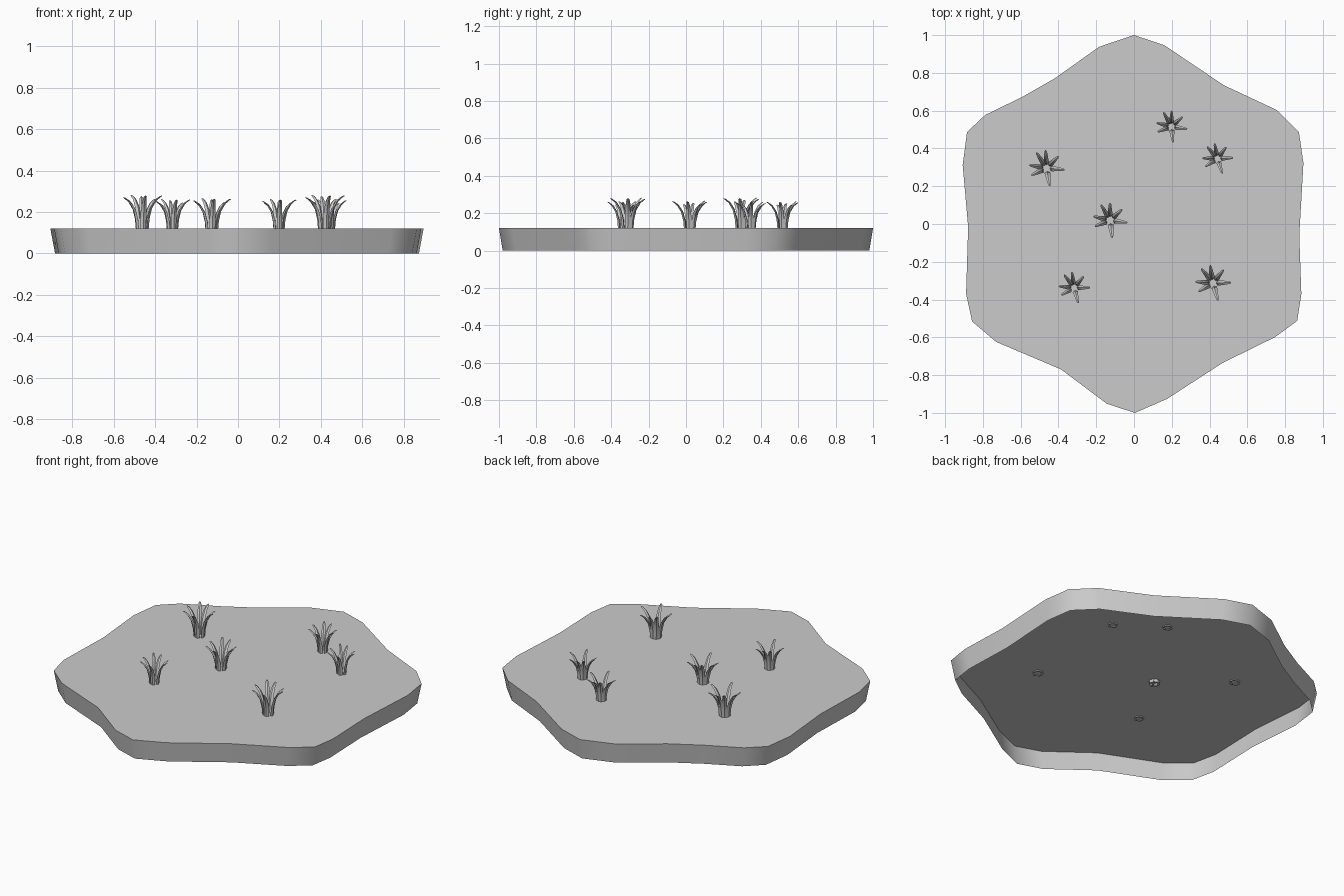
import bpy, math
from mathutils import Vector

if "Cube" in bpy.data.objects:
    bpy.data.objects.remove(bpy.data.objects["Cube"])

TOP = 0.12
# Rim of the ground tile, clockwise from the back corner
RIM = [(0, 1), (.16, .947), (.475, .735), (.757, .603), (.873, .487), (.897, .323),
       (.875, -.06), (.886, -.37), (.864, -.513), (.745, -.6), (.47, -.735),
       (.175, -.926), (.005, -1), (-.143, -.952), (-.386, -.77), (-.73, -.624),
       (-.857, -.516), (-.889, -.37), (-.878, -.016), (-.907, .312), (-.884, .487),
       (-.788, .577), (-.593, .672), (-.418, .772), (-.185, .938)]


def make_object(name, verts, faces, angle):
    mesh = bpy.data.meshes.new(name)
    mesh.from_pydata(verts, [], faces)
    mesh.update()
    obj = bpy.data.objects.new(name, mesh)
    bpy.context.collection.objects.link(obj)
    bpy.ops.object.select_all(action='DESELECT')
    obj.select_set(True)
    bpy.context.view_layer.objects.active = obj
    bpy.ops.object.mode_set(mode='EDIT')
    bpy.ops.mesh.select_all(action='SELECT')
    bpy.ops.mesh.normals_make_consistent(inside=False)
    bpy.ops.object.mode_set(mode='OBJECT')
    bpy.ops.object.shade_smooth_by_angle(angle=math.radians(angle))
    return obj


# Ground tile: flat top, inward-sloping skirt, open underneath
n = len(RIM)
verts = [(x, y, TOP) for x, y in RIM] + [(x * .975, y * .98, 0) for x, y in RIM]
faces = [tuple(reversed(range(n)))]
faces += [(i, (i + 1) % n, n + (i + 1) % n, n + i) for i in range(n)]
make_object("ground_tile", verts, faces, 50)

# Blade stations: distance outward, height, half width, half thickness
BLADE = [(.024, 0, .014, .007), (.029, .055, .015, .007), (.042, .105, .013, .006),
         (.065, .142, .010, .005), (.088, .160, .007, .003), (.096, .163, .003, .002)]
# Blade directions (degrees) and relative lengths
BLADES = [(45, .9), (93, .98), (123, 1.02), (170, .95), (205, .9), (280, 1.0), (355, 1.0)]


def grass_tuft(name, x, y, base, size, turn):
    verts, faces = [], []
    for deg, length in BLADES:
        a = math.radians(deg + turn)
        out = Vector((math.cos(a), math.sin(a), 0))
        side = Vector((-out.y, out.x, 0))
        start = len(verts)
        for k, (r, h, w, t) in enumerate(BLADE):
            # Local lengthwise direction gives the thickness direction
            p, q = BLADE[max(k - 1, 0)], BLADE[min(k + 1, len(BLADE) - 1)]
            along = (out * (q[0] - p[0]) + Vector((0, 0, q[1] - p[1]))).normalized()
            normal = side.cross(along)
            centre = out * (.024 + (r - .024) * length) + Vector((0, 0, h * length))
            for off in (side * w, normal * t, -side * w, -normal * t):
                verts.append((centre + off) * size + Vector((x, y, base)))
        for k in range(len(BLADE) - 1):
            for j in range(4):
                b, c = start + 4 * k + j, start + 4 * k + (j + 1) % 4
                faces.append((b, c, c + 4, b + 4))
        faces.append(tuple(start + j for j in (3, 2, 1, 0)))
        faces.append(tuple(start + 4 * (len(BLADE) - 1) + j for j in range(4)))
    make_object(name, verts, faces, 40)


# Grass tufts scattered over the tile
TUFTS = [(-.463, .296, .115, 1.0, 0), (-.127, .02, .104, .97, -3), (-.317, -.337, .115, .88, 5),
         (.418, -.312, .115, 1.0, 6), (.198, .516, .115, .88, -4), (.442, .346, .115, .86, 8)]
for i, (x, y, base, size, turn) in enumerate(TUFTS, 1):
    grass_tuft(f"grass_tuft_{i}", x, y, base, size, turn)
